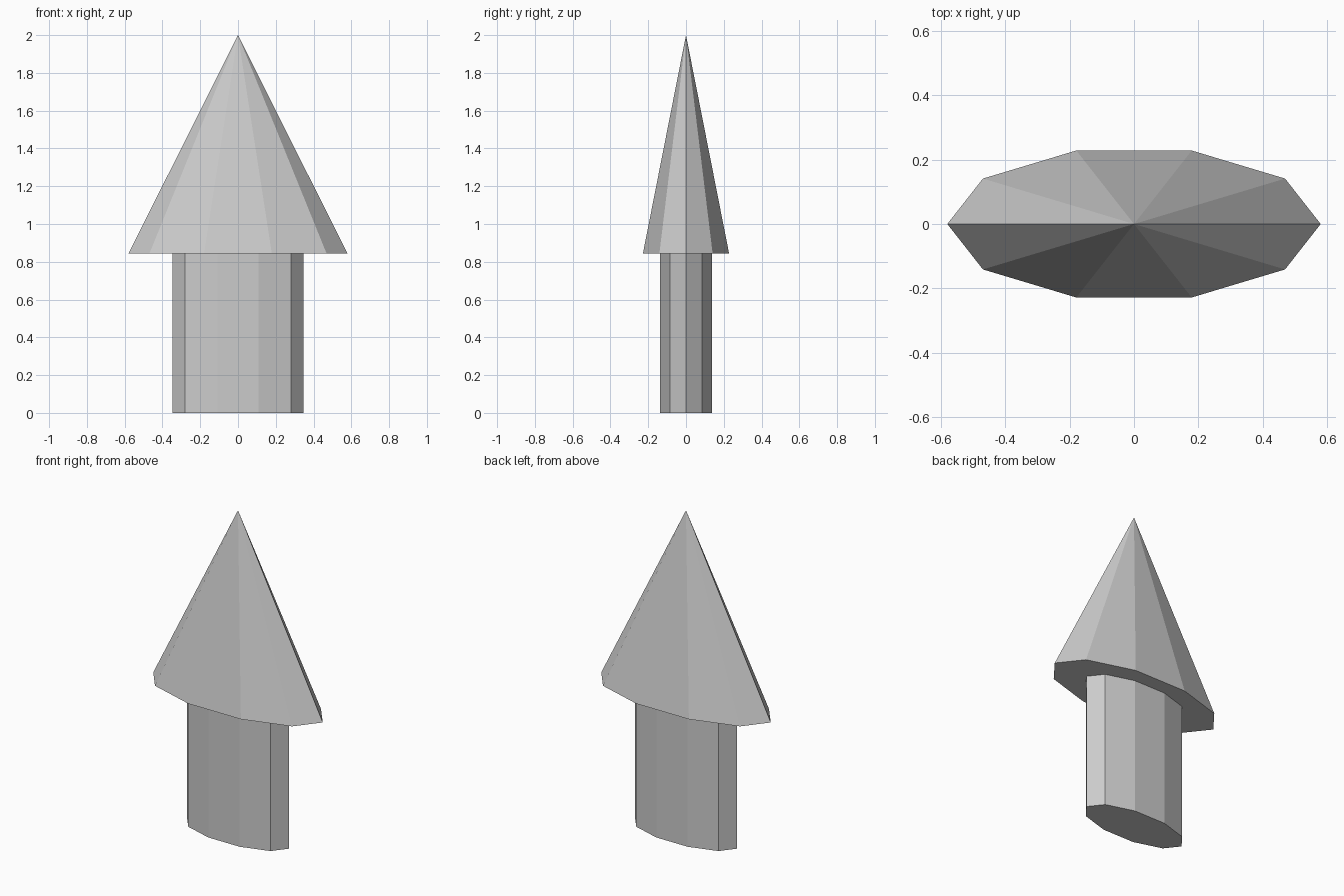
import bpy, bmesh
from math import cos, sin, tau

if "Cube" in bpy.data.objects:
    bpy.data.objects.remove(bpy.data.objects["Cube"])

SIDES = 10


def ring(bm, rx, ry, z):
    return [bm.verts.new((rx * cos(tau * i / SIDES), ry * sin(tau * i / SIDES), z))
            for i in range(SIDES)]


def finish(bm, name):
    bmesh.ops.recalc_face_normals(bm, faces=bm.faces)
    mesh = bpy.data.meshes.new(name)
    bm.to_mesh(mesh)
    bm.free()
    bpy.context.collection.objects.link(bpy.data.objects.new(name, mesh))


# Trunk: flattened ten-sided prism
bm = bmesh.new()
low = ring(bm, 0.348, 0.144, 0)
high = ring(bm, 0.348, 0.144, 0.843)
bm.faces.new(low)
bm.faces.new(high)
for i in range(SIDES):
    j = (i + 1) % SIDES
    bm.faces.new((low[i], low[j], high[j], high[i]))
finish(bm, "trunk")

# Foliage: flattened ten-sided cone with a closed base
bm = bmesh.new()
base = ring(bm, 0.58, 0.24, 0.843)
tip = bm.verts.new((0, 0, 2))
bm.faces.new(base)
for i in range(SIDES):
    bm.faces.new((base[i], base[(i + 1) % SIDES], tip))
finish(bm, "foliage_cone")
